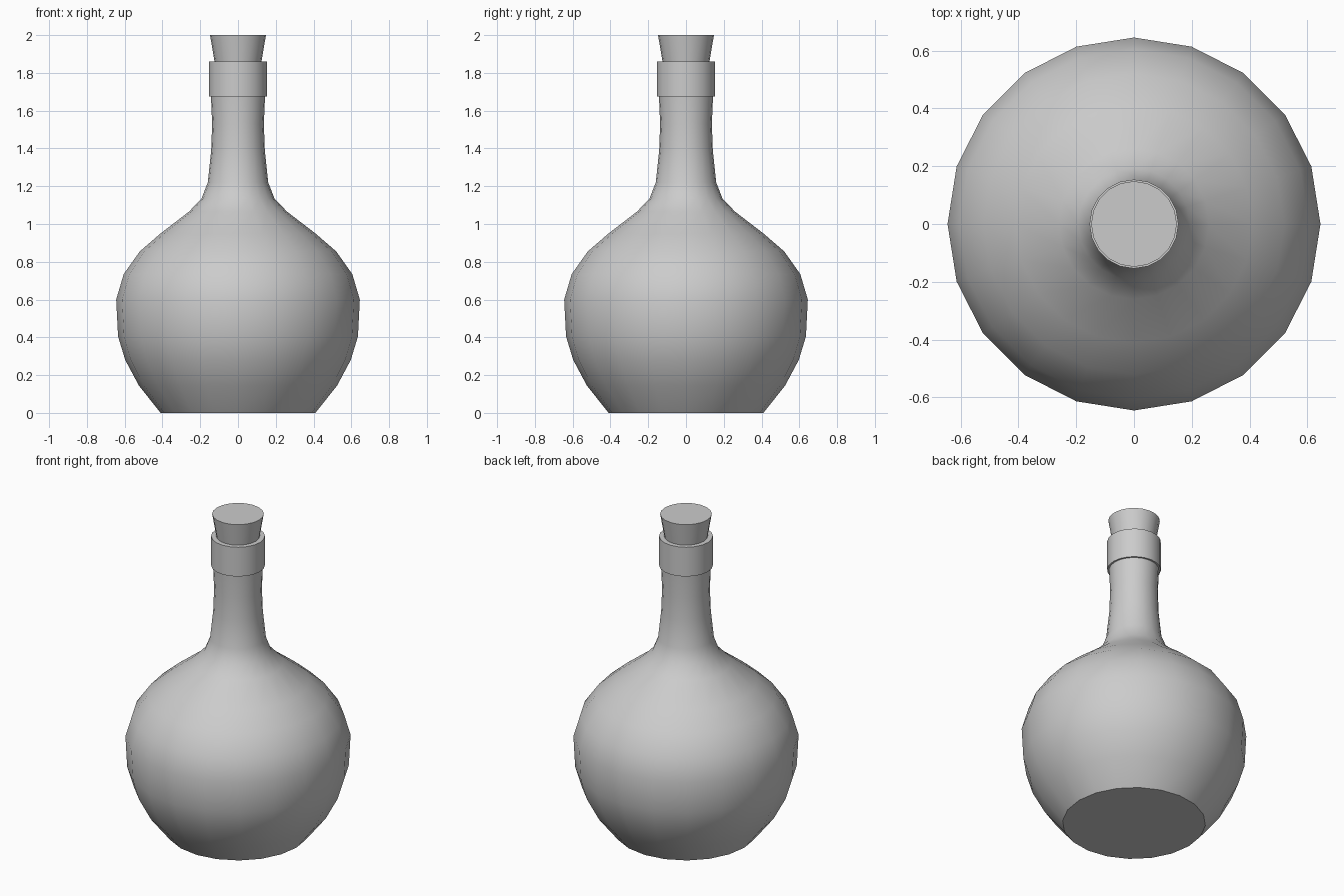
import bpy, bmesh, math

if "Cube" in bpy.data.objects:
    bpy.data.objects.remove(bpy.data.objects["Cube"])

SIDES = 20

def lathe(name, profile):
    """Revolve (radius, height) points round z and cap both ends."""
    bm = bmesh.new()
    rings = []
    for r, z in profile:
        rings.append([bm.verts.new((r * math.cos(2 * math.pi * i / SIDES),
                                    r * math.sin(2 * math.pi * i / SIDES), z))
                      for i in range(SIDES)])
    for a, b in zip(rings, rings[1:]):
        for i in range(SIDES):
            j = (i + 1) % SIDES
            bm.faces.new((a[i], a[j], b[j], b[i]))
    bm.faces.new(rings[0][::-1])
    bm.faces.new(rings[-1])
    bmesh.ops.recalc_face_normals(bm, faces=bm.faces)
    mesh = bpy.data.meshes.new(name)
    bm.to_mesh(mesh)
    bm.free()
    obj = bpy.data.objects.new(name, mesh)
    bpy.context.collection.objects.link(obj)
    bpy.ops.object.select_all(action='DESELECT')
    obj.select_set(True)
    bpy.context.view_layer.objects.active = obj
    bpy.ops.object.shade_smooth_by_angle(angle=math.radians(40))
    return obj

# Round flask body, neck and raised lip
lathe("flask", [
    (0.41, 0), (0.525, 0.145), (0.597, 0.28), (0.635, 0.405), (0.645, 0.60),
    (0.605, 0.735), (0.52, 0.855), (0.41, 0.95), (0.26, 1.065), (0.193, 1.135),
    (0.16, 1.22), (0.142, 1.39), (0.137, 1.53), (0.143, 1.675),
    (0.154, 1.675), (0.154, 1.86), (0.125, 1.86), (0.115, 1.80)])

# Tapered stopper
lathe("cork", [(0.114, 1.80), (0.148, 2.0)])
